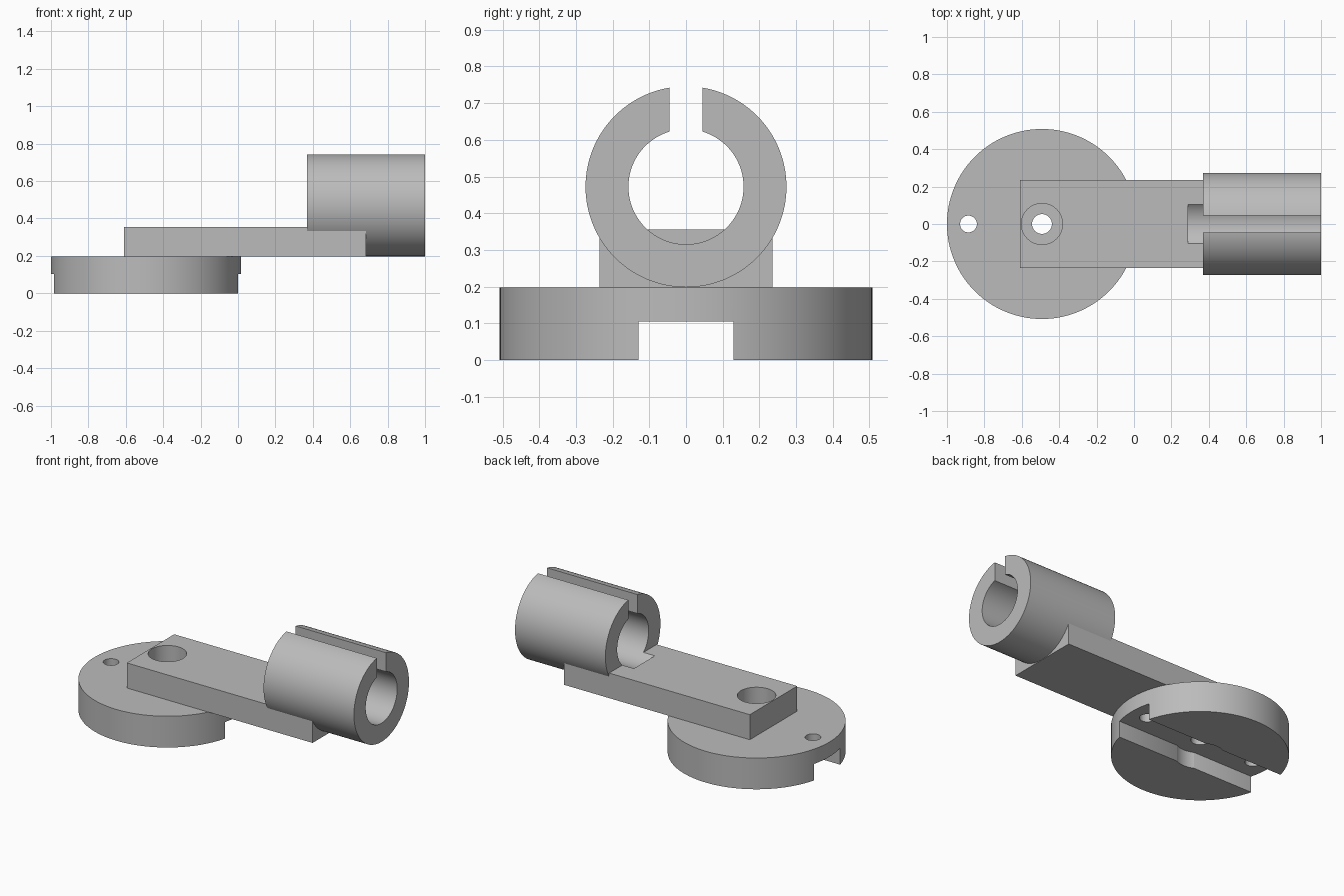
import bpy
import math

if "Cube" in bpy.data.objects:
    bpy.data.objects.remove(bpy.data.objects["Cube"], do_unlink=True)

grey = bpy.data.materials.new("plain grey")
grey.use_nodes = True
COLOUR = (0.5, 0.5, 0.5, 1)
grey.diffuse_color = COLOUR
grey.node_tree.nodes["Principled BSDF"].inputs["Base Color"].default_value = COLOUR


def cylinder(name, radius, start, end, a, b, axis="Z", sides=96):
    """Cylinder from start to end along an axis, centred at (a, b) across it."""
    mid = (start + end) / 2
    along_x = axis == "X"
    bpy.ops.mesh.primitive_cylinder_add(
        vertices=sides, radius=radius, depth=end - start,
        location=(mid, a, b) if along_x else (a, b, mid),
        rotation=(0, math.pi / 2 if along_x else 0, 0))
    obj = bpy.context.object
    obj.name = name
    bpy.ops.object.transform_apply(location=True, rotation=True, scale=True)
    return obj


def box(name, low, high):
    bpy.ops.mesh.primitive_cube_add(
        size=1, location=[(l + h) / 2 for l, h in zip(low, high)])
    obj = bpy.context.object
    obj.name = name
    obj.scale = [h - l for l, h in zip(low, high)]
    bpy.ops.object.transform_apply(location=True, rotation=True, scale=True)
    return obj


def finish(obj, cutters):
    """Subtract the cutters, then shade and colour the part."""
    bpy.ops.object.select_all(action="DESELECT")
    obj.select_set(True)
    bpy.context.view_layer.objects.active = obj
    for cutter in cutters:
        mod = obj.modifiers.new("cut", "BOOLEAN")
        mod.operation = "DIFFERENCE"
        mod.solver = "EXACT"
        mod.object = cutter
        bpy.ops.object.modifier_apply(modifier=mod.name)
        bpy.data.objects.remove(cutter, do_unlink=True)
    obj.data.materials.clear()
    obj.data.materials.append(grey)
    bpy.ops.object.shade_smooth_by_angle(angle=math.radians(30))


# Main dimensions
HUB_X, HUB_R, HUB_TOP = -0.492, 0.508, 0.197
ARM_TOP = 0.355
RING_Z, RING_R, BORE_R = 0.472, 0.274, 0.157
HOLE_OFFSET = 0.393

# Round base with a channel underneath, a hub recess and three holes
base = cylinder("round_base", HUB_R, 0, HUB_TOP, HUB_X, 0, sides=128)
cuts = [
    box("channel", (-1.2, -0.13, -0.1), (0.2, 0.13, 0.104)),
    cylinder("hub_recess", 0.145, -0.1, 0.104, HUB_X, 0),
    cylinder("centre_hole", 0.053, -0.1, 0.4, HUB_X, 0, sides=48),
]
for side in (-1, 1):
    cuts.append(cylinder("side_hole", 0.045, -0.1, 0.4,
                         HUB_X + side * HOLE_OFFSET, 0, sides=48))
finish(base, cuts)

# Flat arm with a screw-head hole and a cradle under the clamp
arm = box("arm", (-0.61, -0.236, HUB_TOP), (0.685, 0.236, ARM_TOP))
finish(arm, [
    cylinder("screw_head_hole", 0.11, 0.1, 0.5, HUB_X, 0, sides=64),
    cylinder("bore_runout", BORE_R, 0.29, 1.2, 0, RING_Z, "X"),
    cylinder("clamp_seat", 0.255, 0.4, 1.2, 0, RING_Z, "X"),
])

# Split clamp ring lying along the arm
ring = cylinder("clamp_ring", RING_R, 0.37, 1.0, 0, RING_Z, "X", sides=128)
finish(ring, [
    cylinder("bore", BORE_R, 0.2, 1.2, 0, RING_Z, "X"),
    box("split", (0.2, -0.045, RING_Z), (1.2, 0.045, 1.0)),
])
